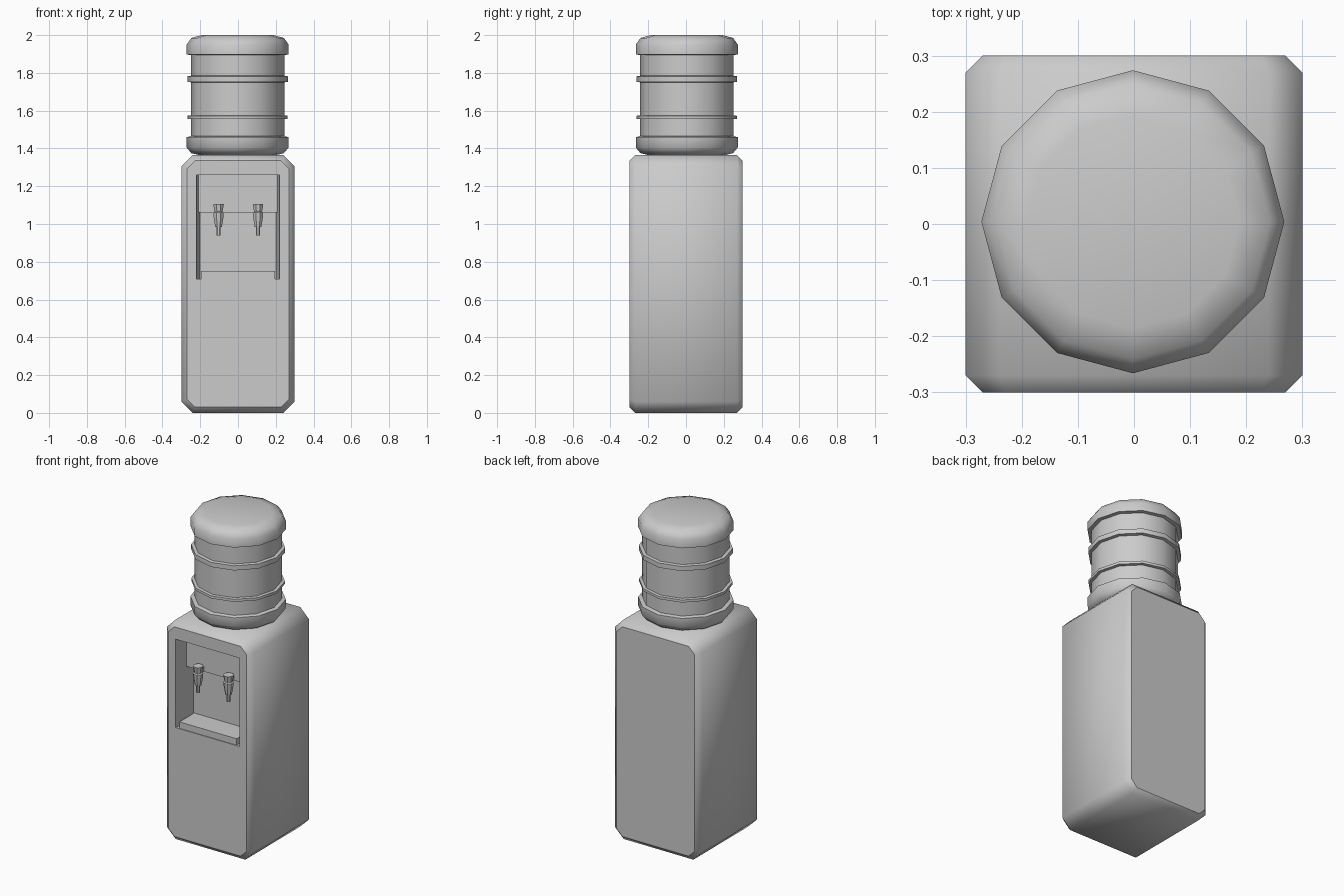
import bpy, bmesh, math

if "Cube" in bpy.data.objects:
    bpy.data.objects.remove(bpy.data.objects["Cube"])


def finish(name, bm, sharp=50, extra=None):
    # Normals, smooth shading and sharp edges, then a new object
    bmesh.ops.recalc_face_normals(bm, faces=bm.faces)
    for f in bm.faces:
        f.smooth = True
    for e in bm.edges:
        a = e.calc_face_angle(0)
        e.smooth = a < math.radians(sharp) and not (extra and extra(e) and a > 0.1)
    me = bpy.data.meshes.new(name)
    bm.to_mesh(me)
    bm.free()
    ob = bpy.data.objects.new(name, me)
    bpy.context.collection.objects.link(ob)
    return ob


def loft(loops):
    # Closed skin through loops with equal point counts
    bm = bmesh.new()
    rings = [[bm.verts.new(p) for p in loop] for loop in loops]
    n = len(rings[0])
    for a, b in zip(rings, rings[1:]):
        for i in range(n):
            j = (i + 1) % n
            bm.faces.new((a[i], a[j], b[j], b[i]))
    bm.faces.new(rings[0])
    bm.faces.new(rings[-1])
    return bm


def lathe(profile, n, cx, cy, turn=0.0):
    angles = [turn + 2 * math.pi * i / n for i in range(n)]
    return loft([[(cx + r * math.cos(a), cy + r * math.sin(a), z) for a in angles]
                 for r, z in profile])


def octagon(y, x, z0, z1, c):
    return [(-x + c, y, z0), (x - c, y, z0), (x, y, z0 + c), (x, y, z1 - c),
            (x - c, y, z1), (-x + c, y, z1), (-x, y, z1 - c), (-x, y, z0 + c)]


def rect(y, x, z0, z1):
    return [(-x, y, z0), (x, y, z0), (x, y, z1), (-x, y, z1)]


def box(name, x0, x1, y0, y1, z0, z1):
    return finish(name, loft([[(x0, y, z0), (x1, y, z0), (x1, y, z1), (x0, y, z1)]
                              for y in (y0, y1)]))


# Cabinet: chamfered prism with bevelled front and back rims
H = 1.365
cabinet = finish("cabinet", loft([
    octagon(-0.3, 0.27, 0.03, H - 0.03, 0.042), octagon(-0.27, 0.3, 0, H, 0.06),
    octagon(0.27, 0.3, 0, H, 0.06), octagon(0.3, 0.27, 0.03, H - 0.03, 0.042)]))

# Tapered dispensing recess cut into the front
cutter = finish("recess_cutter", loft([
    rect(-0.32, 0.2227, 0.71, 1.26), rect(-0.15, 0.2, 0.71, 1.26)]))
cutter.hide_render = True
mod = cabinet.modifiers.new("recess", 'BOOLEAN')
mod.operation = 'DIFFERENCE'
mod.solver = 'EXACT'
mod.object = cutter
bpy.context.view_layer.objects.active = cabinet
bpy.ops.object.modifier_apply(modifier=mod.name)
bpy.data.objects.remove(cutter)
bm = bmesh.new()
bm.from_mesh(cabinet.data)
bpy.data.objects.remove(cabinet)
finish("cabinet", bm, extra=lambda e: all(abs(abs(v.co.y) - 0.3) < 1e-3 for v in e.verts))

# Tap panel and drip tray inside the recess
box("tap_panel", -0.212, 0.212, -0.21, -0.14, 1.06, 1.265)
box("drip_tray", -0.197, 0.197, -0.295, -0.14, 0.705, 0.75)

# Two taps with stems
for side, x in (("left", -0.103), ("right", 0.106)):
    finish(side + "_tap", lathe([
        (0.03, 1.105), (0.023, 1.065), (0.03, 1.06), (0.027, 1.03),
        (0.019, 0.985), (0.011, 0.983), (0.011, 0.94)], 8, x, -0.245, math.pi / 8), 40)
    box(side + "_tap_stem", x - 0.015, x + 0.015, -0.24, -0.2, 1.06, 1.09)

# Twelve-sided bottle with two ribs
finish("bottle", lathe([
    (0.19, 1.362), (0.245, 1.375), (0.27, 1.405), (0.27, 1.46), (0.247, 1.465),
    (0.247, 1.555), (0.265, 1.557), (0.265, 1.573), (0.247, 1.575), (0.247, 1.75),
    (0.266, 1.753), (0.266, 1.782), (0.247, 1.785), (0.247, 1.895), (0.27, 1.897),
    (0.27, 1.95), (0.245, 1.985), (0.19, 2.0)], 12, -0.002, 0.004))
